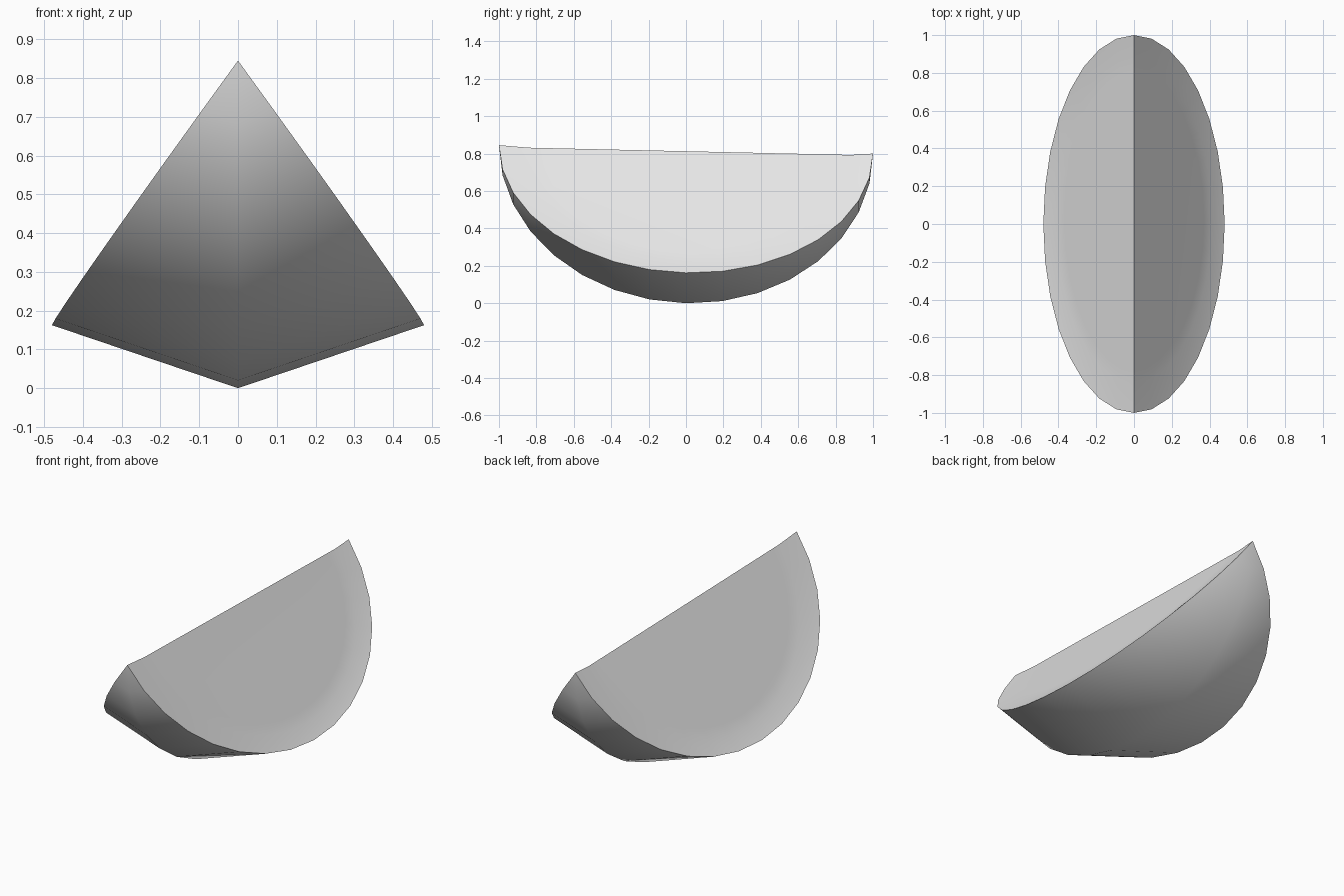
import bpy, bmesh
from math import pi, sin, cos, radians

old = bpy.data.objects.get("Cube")
if old:
    bpy.data.objects.remove(old, do_unlink=True)

grey = bpy.data.materials.new("light grey")
grey.use_nodes = True
grey.diffuse_color = (0.8, 0.8, 0.8, 1)
grey.node_tree.nodes["Principled BSDF"].inputs["Base Color"].default_value = (0.8, 0.8, 0.8, 1)

STEPS = 16
bm = bmesh.new()


def arc(half_width, half_length, drop, sink=0.0, shift=0.0, ends=None):
    """Half-ellipse hanging from the slightly tilted ridge; ends may be shared."""
    points = []
    for i in range(STEPS + 1):
        if ends and i in (0, STEPS):
            points.append(ends[0 if i == 0 else 1])
            continue
        t = pi * i / STEPS
        y = shift - half_length * cos(t)
        ridge = 0.8225 - 0.0225 * y
        points.append(bm.verts.new((half_width * sin(t), y, ridge - sink - drop * sin(t))))
    return points


def bridge(a, b):
    """Fill the strip between two arcs, collapsing where they share a vertex."""
    for i in range(STEPS):
        corners = list(dict.fromkeys((a[i], a[i + 1], b[i + 1], b[i])))
        if len(corners) > 2:
            bm.faces.new(corners)


# Keel line along the underside of the rind
keel = arc(0, 1, 0.8225)
tips = (keel[0], keel[-1])
flesh_ends = inner_ends = None

for side in (1, -1):
    # Rind from the keel up to the cut edge
    rim = arc(side * 0.48, 1, 0.66, ends=tips)
    bridge(keel, rim)
    # Sloping rind band and shallow recessed flesh
    flesh = arc(side * 0.41, 0.86, 0.585, 0.01, 0.02, flesh_ends)
    flesh_ends = (flesh[0], flesh[-1])
    bridge(rim, flesh)
    inner = arc(side * 0.37, 0.79, 0.53, 0.01, 0.02, inner_ends)
    inner_ends = (inner[0], inner[-1])
    bridge(flesh, inner)
    bm.faces.new(inner)

bmesh.ops.recalc_face_normals(bm, faces=bm.faces)
mesh = bpy.data.meshes.new("fruit_wedge")
bm.to_mesh(mesh)
bm.free()
mesh.materials.append(grey)

wedge = bpy.data.objects.new("fruit_wedge", mesh)
bpy.context.collection.objects.link(wedge)
bpy.ops.object.select_all(action="DESELECT")
wedge.select_set(True)
bpy.context.view_layer.objects.active = wedge
bpy.ops.object.shade_smooth_by_angle(angle=radians(45))
